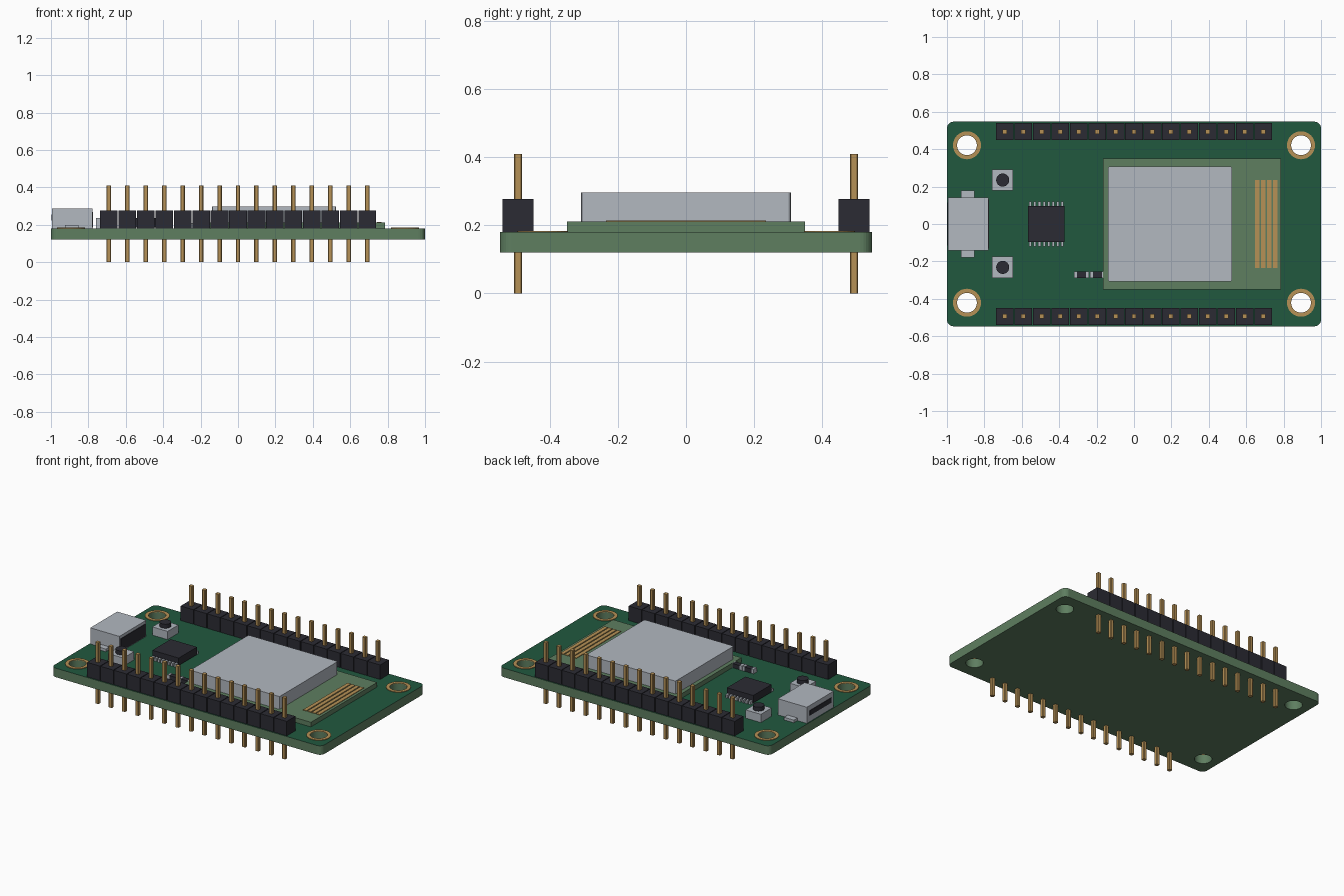
import bpy, bmesh, math
from mathutils import Matrix, Vector

if "Cube" in bpy.data.objects:
    bpy.data.objects.remove(bpy.data.objects["Cube"])


def mat(name, rgb):
    m = bpy.data.materials.new(name)
    lin = [((c / 255 + 0.055) / 1.055) ** 2.4 for c in rgb]
    m.diffuse_color = (*lin, 1)
    m.use_nodes = True
    m.node_tree.nodes["Principled BSDF"].inputs["Base Color"].default_value = m.diffuse_color
    return m


GREEN = mat("dark green mask", (33, 88, 63))
BASE = mat("pale green substrate", (94, 126, 96))
GOLD = mat("gold", (182, 145, 86))
SILVER = mat("silver", (178, 184, 192))
BLACK = mat("black plastic", (43, 43, 51))


def finish(name, bm, m):
    me = bpy.data.meshes.new(name)
    bmesh.ops.recalc_face_normals(bm, faces=bm.faces)
    bm.to_mesh(me)
    bm.free()
    me.materials.append(m)
    ob = bpy.data.objects.new(name, me)
    bpy.context.collection.objects.link(ob)
    return ob


def add_box(bm, x0, x1, y0, y1, z0, z1):
    c = Vector(((x0 + x1) / 2, (y0 + y1) / 2, (z0 + z1) / 2))
    s = Matrix.Diagonal((x1 - x0, y1 - y0, z1 - z0, 1))
    return bmesh.ops.create_cube(bm, size=1, matrix=Matrix.Translation(c) @ s)["verts"]


def bevel_upright(bm, r, seg):
    es = [e for e in bm.edges if abs(e.verts[0].co.z - e.verts[1].co.z) > 1e-4]
    bmesh.ops.bevel(bm, geom=es, offset=r, segments=seg, profile=0.5, affect='EDGES')


def boxes(name, m, dims, r=0, seg=1):
    bm = bmesh.new()
    for d in dims:
        add_box(bm, *d)
    if r:
        bevel_upright(bm, r, seg)
    return finish(name, bm, m)


def cylinder(name, m, x, y, z0, z1, r, n=24):
    bm = bmesh.new()
    bmesh.ops.create_cone(bm, cap_ends=True, segments=n, radius1=r, radius2=r, depth=z1 - z0,
                          matrix=Matrix.Translation((x, y, (z0 + z1) / 2)))
    ob = finish(name, bm, m)
    for p in ob.data.polygons:
        p.use_smooth = abs(p.normal.z) < 0.5
    ob.data.set_sharp_from_angle(angle=math.radians(40))
    return ob


def ring(name, m, x, y, z0, z1, ri, ro, n=32):
    bm = bmesh.new()
    loops = []
    for r, z in ((ri, z0), (ro, z0), (ro, z1), (ri, z1)):
        loops.append([bm.verts.new((x + r * math.cos(2 * math.pi * i / n),
                                    y + r * math.sin(2 * math.pi * i / n), z)) for i in range(n)])
    for k in range(4):
        a, b = loops[k], loops[(k + 1) % 4]
        for i in range(n):
            j = (i + 1) % n
            bm.faces.new((a[i], a[j], b[j], b[i]))
    return finish(name, bm, m)


TOP = 0.18
HX, HY = 0.893, 0.421

# board with rounded corners and four drilled holes
board = boxes("board", BASE, [(-1, 1, -0.547, 0.547, 0.12, TOP)], 0.035, 6)
board.data.materials.append(GREEN)
for sx in (-1, 1):
    for sy in (-1, 1):
        cutter = cylinder("hole_cutter", BASE, sx * HX, sy * HY, 0, 0.3, 0.053, 32)
        cutter.hide_render = True
        mod = board.modifiers.new("hole", 'BOOLEAN')
        mod.operation, mod.object, mod.solver = 'DIFFERENCE', cutter, 'EXACT'
        bpy.context.view_layer.objects.active = board
        bpy.ops.object.modifier_apply(modifier="hole")
        bpy.data.objects.remove(cutter)
        ring("hole_pad", GOLD, sx * HX, sy * HY, TOP - 0.002, TOP + 0.004, 0.053, 0.075)
for p in board.data.polygons:
    p.material_index = 1 if p.normal.z > 0.9 else 0

# pin headers along both long edges
for side, y in (("front", -0.494), ("back", 0.494)):
    xs = [(i - 7) * 0.0988 for i in range(15)]
    boxes(side + "_header_blocks", BLACK,
          [(x - 0.047, x + 0.047, y - 0.0455, y + 0.0455, TOP, 0.277) for x in xs])
    boxes(side + "_header_pins", GOLD,
          [(x - 0.012, x + 0.012, y - 0.012, y + 0.012, 0, 0.41) for x in xs], 0.003)

# radio module: carrier, metal shield, antenna traces
boxes("module_carrier", BASE, [(-0.165, 0.785, -0.35, 0.35, TOP, 0.211)])
boxes("module_shield", SILVER, [(-0.138, 0.523, -0.308, 0.308, 0.211, 0.297)], 0.008, 2)
boxes("antenna_traces", GOLD,
      [(x - 0.0125, x + 0.0125, -0.235, 0.235, 0.21, 0.215) for x in (0.659, 0.691, 0.723, 0.755)])

# power socket: shell, side tabs, dark mouth and back
boxes("socket_shell", SILVER, [(-0.994, -0.779, -0.142, 0.142, TOP, 0.288)])
boxes("socket_tabs", SILVER, [(-0.925, -0.853, s * 0.16 - 0.02, s * 0.16 + 0.02, TOP, 0.198) for s in (-1, 1)])
boxes("socket_mouth", BLACK, [(-0.997, -0.99, -0.115, 0.115, 0.222, 0.255)])
boxes("socket_back", BLACK, [(-0.785, -0.776, -0.13, 0.13, 0.185, 0.268)])

# push buttons
for y in (-0.232, 0.235):
    boxes("button_base", SILVER, [(-0.759, -0.646, y - 0.057, y + 0.057, TOP, 0.235)])
    cylinder("button_plunger", BLACK, -0.702, y, 0.23, 0.262, 0.035)

# small chip with legs on two sides
boxes("chip_body", BLACK, [(-0.566, -0.371, -0.097, 0.097, 0.185, 0.235)])
legs = []
for i in range(8):
    x = -0.4685 + (i - 3.5) * 0.0245
    for s in (-1, 1):
        y0, y1 = sorted((s * 0.09, s * 0.121))
        legs.append((x - 0.007, x + 0.007, y0, y1, TOP, 0.2))
boxes("chip_legs", SILVER, legs)

# two tiny resistors
for x in (-0.281, -0.195):
    boxes("resistor_body", BLACK, [(x - 0.026, x + 0.026, -0.288, -0.255, TOP, 0.208)])
    boxes("resistor_ends", SILVER,
          [(x + s * 0.033 - 0.008, x + s * 0.033 + 0.008, -0.289, -0.254, TOP, 0.21) for s in (-1, 1)])
